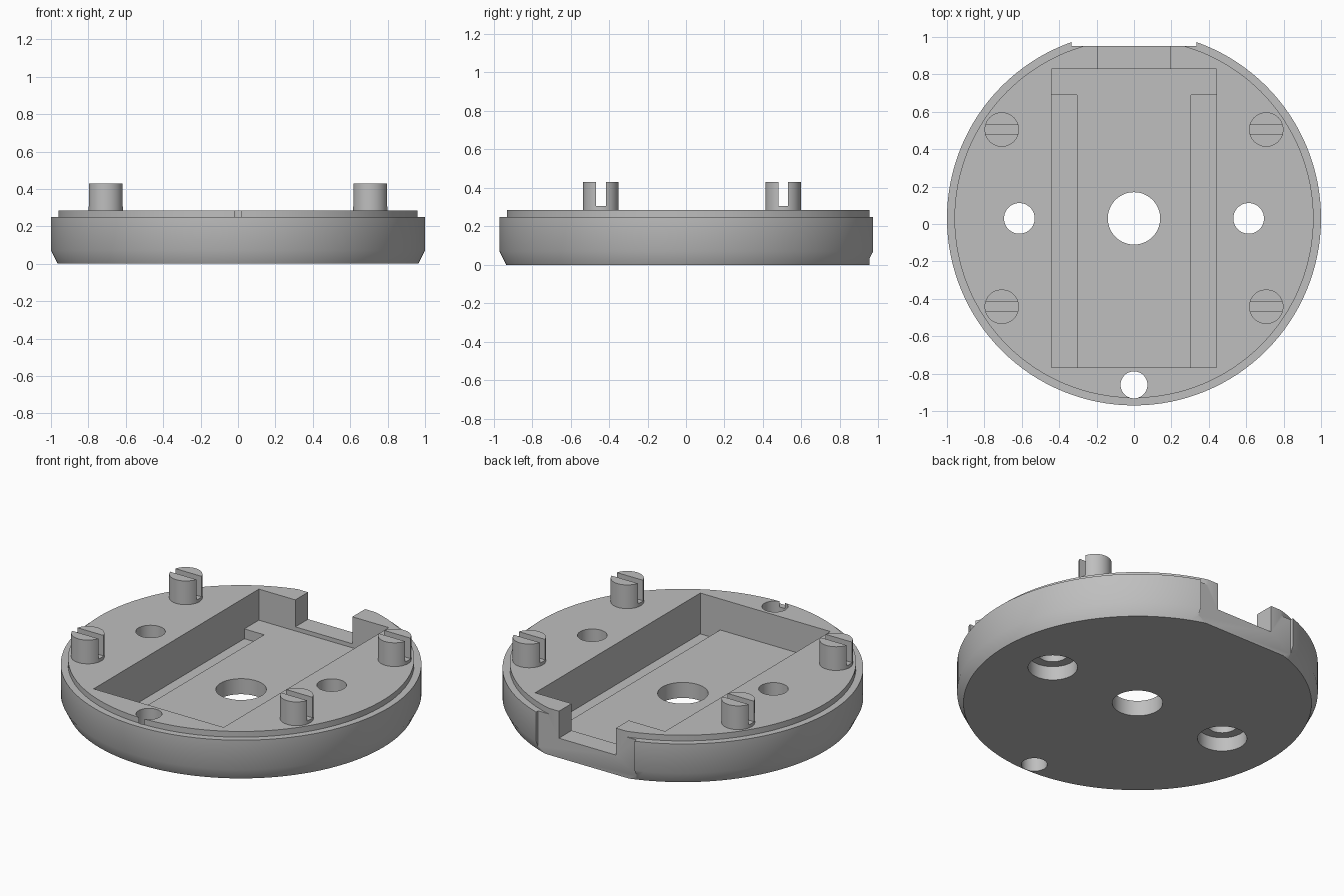
import bpy, bmesh, math

if "Cube" in bpy.data.objects:
    bpy.data.objects.remove(bpy.data.objects["Cube"], do_unlink=True)

TOP, FLOOR, CY = 0.285, 0.095, 0.03

grey = bpy.data.materials.new("plain grey")
grey.use_nodes = True
colour = (0.52, 0.52, 0.52, 1)
grey.diffuse_color = colour
grey.node_tree.nodes["Principled BSDF"].inputs["Base Color"].default_value = colour


def box(name, x0, x1, y0, y1, z0, z1):
    bpy.ops.mesh.primitive_cube_add(size=1, location=((x0 + x1) / 2, (y0 + y1) / 2, (z0 + z1) / 2))
    ob = bpy.context.object
    ob.name = name
    ob.scale = (x1 - x0, y1 - y0, z1 - z0)
    return ob


def cylinder(name, x, y, radius, z0, z1, sides=64):
    bpy.ops.mesh.primitive_cylinder_add(vertices=sides, radius=radius, depth=z1 - z0,
                                        location=(x, y, (z0 + z1) / 2))
    ob = bpy.context.object
    ob.name = name
    return ob


def cut(target, cutter):
    mod = target.modifiers.new("cut", "BOOLEAN")
    mod.operation, mod.solver, mod.object = "DIFFERENCE", "EXACT", cutter
    cutter.hide_render = True
    bpy.context.view_layer.update()
    bpy.context.view_layer.objects.active = target
    bpy.ops.object.modifier_apply(modifier=mod.name)
    bpy.data.objects.remove(cutter, do_unlink=True)


def finish(ob):
    ob.data.materials.clear()
    ob.data.materials.append(grey)
    bpy.ops.object.select_all(action="DESELECT")
    ob.select_set(True)
    bpy.context.view_layer.objects.active = ob
    bpy.ops.object.shade_smooth_by_angle(angle=math.radians(32))


def turned(name, profile, sides):
    # Stack of rings from a radius/height profile, capped at both ends
    bm = bmesh.new()
    rings = []
    for r, z in profile:
        rings.append([bm.verts.new((r * math.cos(math.tau * i / sides),
                                    CY + r * math.sin(math.tau * i / sides), z)) for i in range(sides)])
    for low, high in zip(rings, rings[1:]):
        for i in range(sides):
            j = (i + 1) % sides
            bm.faces.new((low[i], low[j], high[j], high[i]))
    bm.faces.new(rings[0][::-1])
    bm.faces.new(rings[-1])
    mesh = bpy.data.meshes.new(name)
    bm.to_mesh(mesh)
    bm.free()
    ob = bpy.data.objects.new(name, mesh)
    bpy.context.collection.objects.link(ob)
    return ob


# Round base with bevelled foot and stepped rim
base = turned("round_base", [(0.965, 0), (1, 0.07), (1, 0.25), (0.96, 0.25), (0.96, TOP)], 128)

# Flat at the back, rectangular recess and rear notch
cut(base, box("back_flat", -0.333, 0.333, 0.953, 1.2, -0.1, 0.5))
cut(base, box("recess", -0.44, 0.44, -0.767, 0.83, FLOOR, 0.5))
cut(base, box("rear_notch", -0.193, 0.193, 0.8, 1.2, 0.12, 0.5))

# Deeper side channels and screw holes with counterbores below
for s in (-1, 1):
    a, b = sorted((s * 0.44, s * 0.306))
    cut(base, box("side_channel", a, b, -0.767, 0.69, 0.035, 0.2))
    cut(base, cylinder("screw_hole", s * 0.613, CY, 0.082, -0.1, 0.5))
    cut(base, cylinder("counterbore", s * 0.613, CY, 0.137, -0.1, 0.085))

# Centre and front holes
cut(base, cylinder("centre_hole", 0, CY, 0.14, -0.1, 0.5))
cut(base, cylinder("front_hole", 0, -0.86, 0.072, -0.1, 0.5))
finish(base)

# Four slotted pegs
for side, s in (("right", -1), ("left", 1)):
    for end, y in (("front", -0.442), ("back", 0.505)):
        peg = cylinder(f"{end}_{side}_peg", s * 0.707, y, 0.092, TOP - 0.01, 0.43, 48)
        cut(peg, box("peg_slot", s * 0.707 - 0.2, s * 0.707 + 0.2, y - 0.025, y + 0.025, 0.305, 0.6))
        finish(peg)
